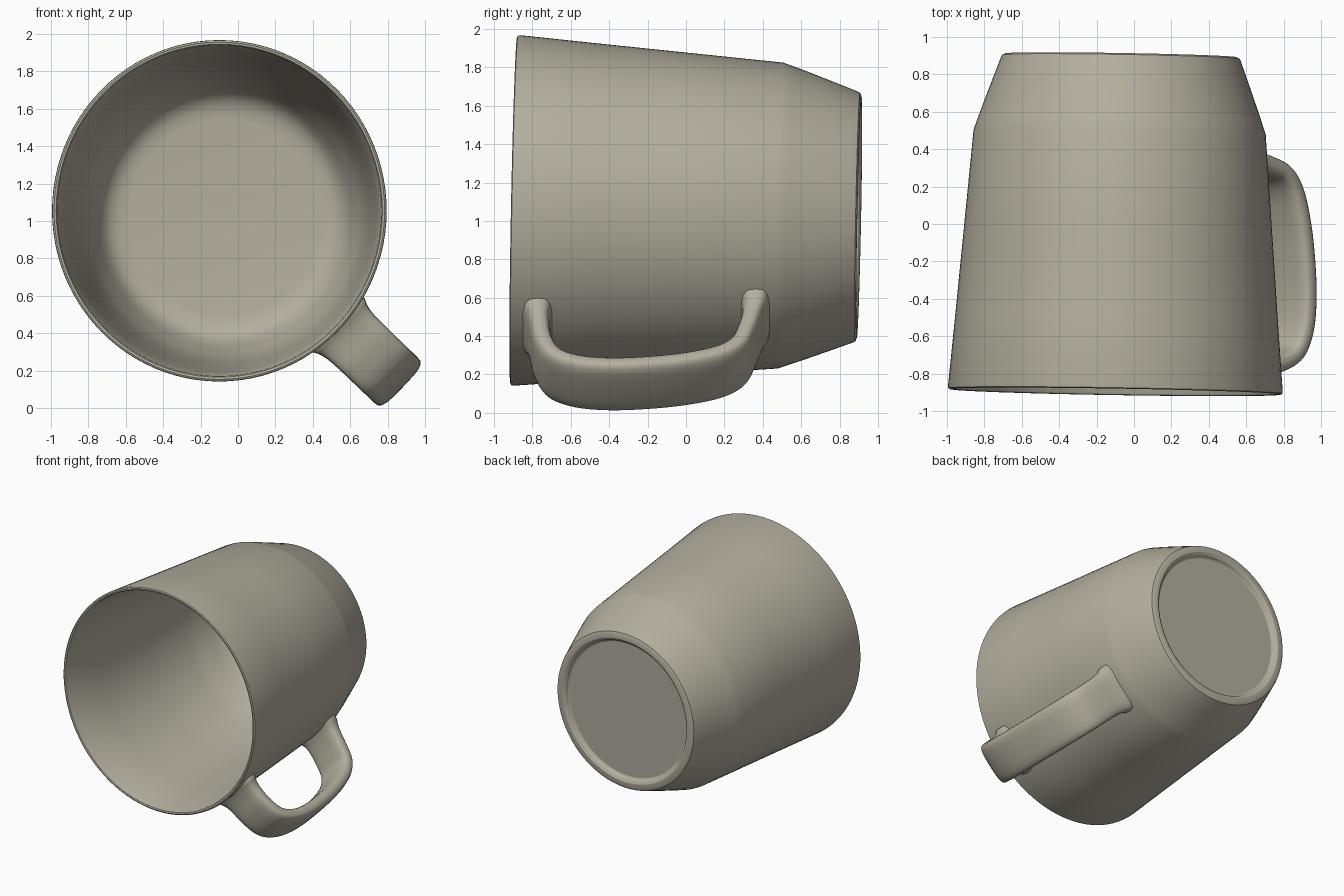
import bpy, math
from mathutils import Vector

if "Cube" in bpy.data.objects:
    bpy.data.objects.remove(bpy.data.objects["Cube"])

glaze = bpy.data.materials.new("beige_glaze")
glaze.diffuse_color = (0.45, 0.425, 0.345, 1)
glaze.use_nodes = True
glaze.node_tree.nodes["Principled BSDF"].inputs["Base Color"].default_value = glaze.diffuse_color


def make_object(name, verts, faces, angle):
    me = bpy.data.meshes.new(name)
    me.from_pydata(verts, [], faces)
    me.materials.append(glaze)
    ob = bpy.data.objects.new(name, me)
    bpy.context.collection.objects.link(ob)
    bpy.ops.object.select_all(action='DESELECT')
    bpy.context.view_layer.objects.active = ob
    ob.select_set(True)
    bpy.ops.object.mode_set(mode='EDIT')
    bpy.ops.mesh.select_all(action='SELECT')
    bpy.ops.mesh.normals_make_consistent(inside=False)
    bpy.ops.object.mode_set(mode='OBJECT')
    bpy.ops.object.shade_smooth_by_angle(angle=math.radians(angle))
    return ob


def bridge(rings, n):
    return [(i * n + j, i * n + (j + 1) % n, (i + 1) * n + (j + 1) % n, (i + 1) * n + j)
            for i in range(rings - 1) for j in range(n)]


# Mug lying on its side, slightly tilted: axis runs from base to rim
base = Vector((-0.07, 0.902, 1.02))
rim = Vector((-0.10, -0.897, 1.055))
axis = (rim - base).normalized()
side = Vector((1, 0, 0))
side = (side - axis * side.dot(axis)).normalized()
up = side.cross(axis)
N = 96

# Profile (radius, distance from base): recessed foot, wall, rim, inside, floor
profile = [(0.555, 0.035), (0.565, 0.03), (0.575, 0.012), (0.595, 0.0), (0.63, 0.0),
           (0.648, 0.008), (0.654, 0.02), (0.705, 0.155), (0.755, 0.29), (0.783, 0.37),
           (0.797, 0.41), (0.838, 0.9), (0.88, 1.4), (0.913, 1.782), (0.911, 1.795),
           (0.902, 1.8), (0.89, 1.797), (0.884, 1.785), (0.85, 1.4), (0.808, 0.9),
           (0.765, 0.42), (0.74, 0.34), (0.695, 0.21), (0.665, 0.145), (0.63, 0.105),
           (0.58, 0.082), (0.52, 0.075)]
verts = []
for r, s in profile:
    for j in range(N):
        a = 2 * math.pi * j / N
        verts.append(base + axis * s + side * (0.98 * r * math.cos(a)) + up * (r * math.sin(a)))
last = (len(profile) - 1) * N
faces = bridge(len(profile), N) + [tuple(range(N)), tuple(range(last, last + N))]
make_object("mug_body", verts, faces, 25)

# Handle: rounded bar swept along a loop in the plane of the mug axis
ang = math.radians(-43.8)
out = Vector((math.cos(ang), 0, math.sin(ang)))
across = Vector((-math.sin(ang), 0, math.cos(ang)))
origin = Vector((-0.10, 0, 1.055))
path = [(-0.775, 0.87), (-0.763, 0.98), (-0.745, 1.10), (-0.69, 1.22), (-0.57, 1.285),
        (-0.40, 1.307), (-0.20, 1.297), (0.0, 1.267), (0.17, 1.215), (0.27, 1.14),
        (0.315, 1.03), (0.345, 0.91), (0.36, 0.82)]
P = [Vector(p) for p in path]
P = [2 * P[0] - P[1]] + P + [2 * P[-1] - P[-2]]
line = []
for i in range(1, len(P) - 2):
    for k in range(6):
        t = k / 6
        a, b, c, d = P[i - 1:i + 3]
        line.append(0.5 * (2 * b + (c - a) * t + (2 * a - 5 * b + 4 * c - d) * t * t
                           + (3 * b - a - 3 * c + d) * t ** 3))
line.append(P[-2])


def wall(y, w):
    # Middle of the mug wall, measured along the handle direction
    radius = (0.797 + 0.118 * (0.5 - y) / 1.4) * 0.99 - 0.012
    return (y + 0.9) / 1.8 * 0.046 + math.sqrt(radius ** 2 - w ** 2)


M = 24
verts = []
for i, p in enumerate(line):
    tan = (line[min(i + 1, len(line) - 1)] - line[max(i - 1, 0)]).normalized()
    nrm = Vector((-tan.y, tan.x))
    gap = max(0, p.y - wall(p.x, 0))
    flare = math.exp(-gap / 0.045)
    for j in range(M):
        a = 2 * math.pi * j / M
        c, s = math.cos(a), math.sin(a)
        w = math.copysign(abs(c) ** 0.55, c) * (0.168 + 0.032 * flare)
        h = math.copysign(abs(s) ** 0.6, s) * (0.054 + 0.026 * flare)
        q = p + nrm * h
        r = max(q.y, wall(q.x, w))
        if i in (0, len(line) - 1):
            r = wall(q.x, w)
        verts.append(origin + out * r + across * w + Vector((0, q.x, 0)))
make_object("handle", verts, bridge(len(line), M), 50)
